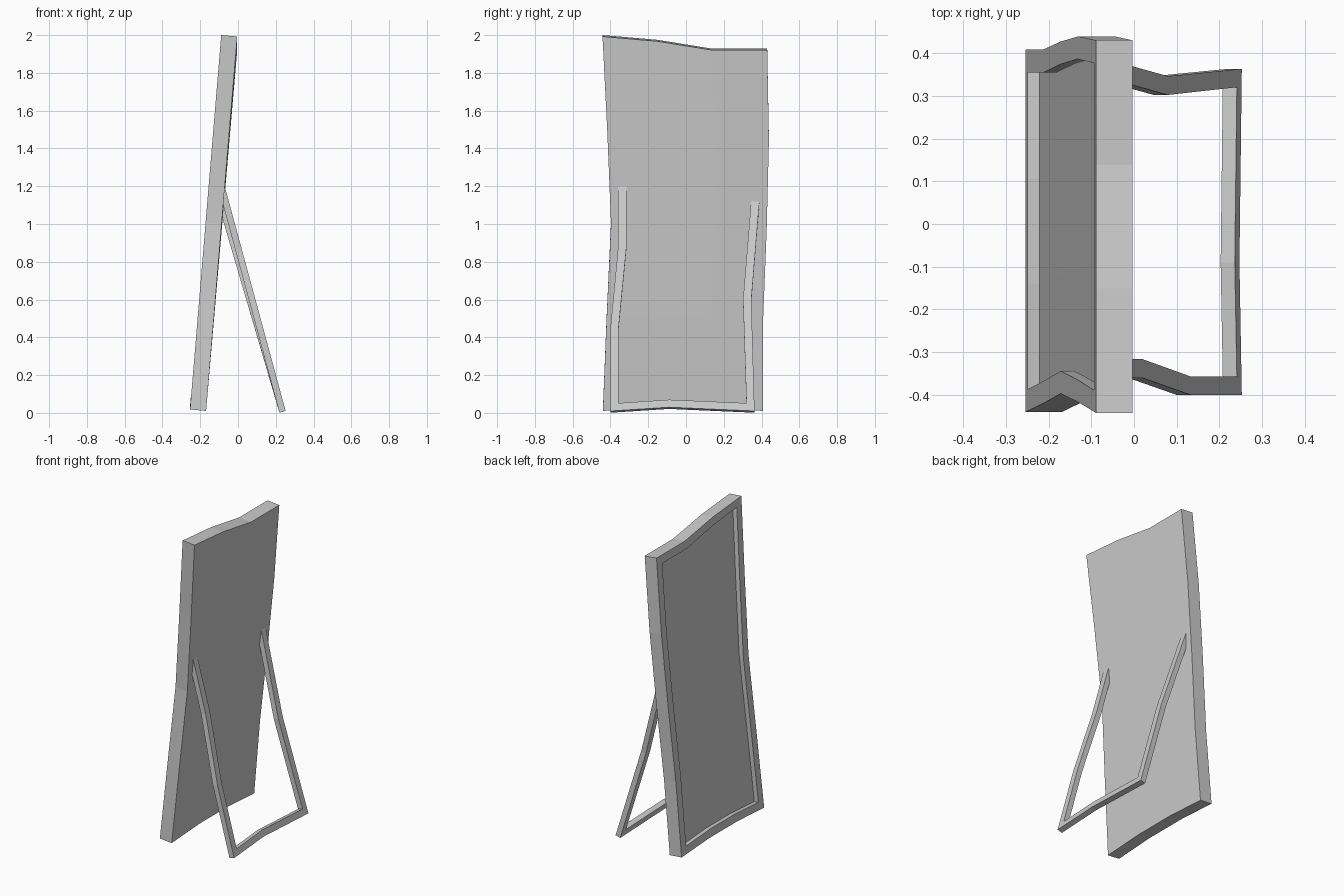
import bpy, bmesh

if "Cube" in bpy.data.objects:
    bpy.data.objects.remove(bpy.data.objects["Cube"])

# wavy outline of the leaning mirror: side edges (bottom to top), end edges (left to right)
LEFT = [-0.44, -0.42, -0.397, -0.417, -0.442]
RIGHT = [0.408, 0.408, 0.427, 0.439, 0.43]
BOTTOM = [0.018, 0.035, 0.035, 0.018]
TOP = [2.0, 1.975, 1.928, 1.928]
NU, NV = 4, 5


def board_point(i, j, inset, depth):
    u, v = i / (NU - 1), j / (NV - 1)
    shift = inset * (1 - 2 * v)
    y = LEFT[j] + (RIGHT[j] - LEFT[j]) * u + inset * (1 - 2 * u)
    z = BOTTOM[i] + (TOP[i] - BOTTOM[i]) * v + shift
    x = -0.254 + 0.165 * v + 0.083 * shift
    return (x + depth, y, z - 0.09 * depth)


def finish(name, bm):
    bmesh.ops.recalc_face_normals(bm, faces=bm.faces[:])
    mesh = bpy.data.meshes.new(name)
    bm.to_mesh(mesh)
    bm.free()
    obj = bpy.data.objects.new(name, mesh)
    bpy.context.collection.objects.link(obj)
    return obj


# grid positions around the rim
RIM = ([(i, 0) for i in range(NU)] + [(NU - 1, j) for j in range(1, NV)]
       + [(i, NV - 1) for i in range(NU - 2, -1, -1)] + [(0, j) for j in range(NV - 2, 0, -1)])


def board(name, loops):
    """Closed board: grid at first and last loop, rim strips between all loops."""
    bm = bmesh.new()
    rims = []
    for k, (inset, depth) in enumerate(loops):
        if k in (0, len(loops) - 1):
            g = {(i, j): bm.verts.new(board_point(i, j, inset, depth))
                 for i in range(NU) for j in range(NV)}
            for i in range(NU - 1):
                for j in range(NV - 1):
                    bm.faces.new([g[i, j], g[i + 1, j], g[i + 1, j + 1], g[i, j + 1]])
            rims.append([g[p] for p in RIM])
        else:
            rims.append([bm.verts.new(board_point(i, j, inset, depth)) for i, j in RIM])
    for a, b in zip(rims, rims[1:]):
        for k in range(len(RIM)):
            n = (k + 1) % len(RIM)
            bm.faces.new([a[k], a[n], b[n], b[k]])
    return finish(name, bm)


# frame with recessed front, and the glass in the recess
board("mirror_frame", [(0.053, 0.034), (0.053, 0), (0, 0), (0, 0.085)])
board("mirror_glass", [(0.053, 0.029), (0.053, 0.034)])

# U-shaped stand: outer y, z, inner y, z, backward slope of the leg
STAND = [(-0.36, 1.24, -0.316, 1.24, 0.271), (-0.36, 0.87, -0.316, 0.87, 0.271),
         (-0.40, 0.45, -0.357, 0.45, 0.271), (-0.40, 0.01, -0.357, 0.052, 0.275),
         (-0.09, 0.03, -0.09, 0.07, 0.275),
         (0.363, 0.01, 0.32, 0.052, 0.275), (0.346, 0.60, 0.302, 0.60, 0.293),
         (0.391, 1.15, 0.347, 1.15, 0.293)]
bm = bmesh.new()
sections = []
for yo, zo, yi, zi, slope in STAND:
    corners = []
    for y, z, t in ((yo, zo, 0), (yi, zi, 0), (yi, zi, 1), (yo, zo, 1)):
        corners.append(bm.verts.new((0.255 - slope * z - 0.033 * t, y, z - 0.009 * t)))
    sections.append(corners)
for a, b in zip(sections, sections[1:]):
    for k in range(4):
        n = (k + 1) % 4
        bm.faces.new([a[k], a[n], b[n], b[k]])
bm.faces.new(sections[0])
bm.faces.new(sections[-1])
finish("rear_stand", bm)
